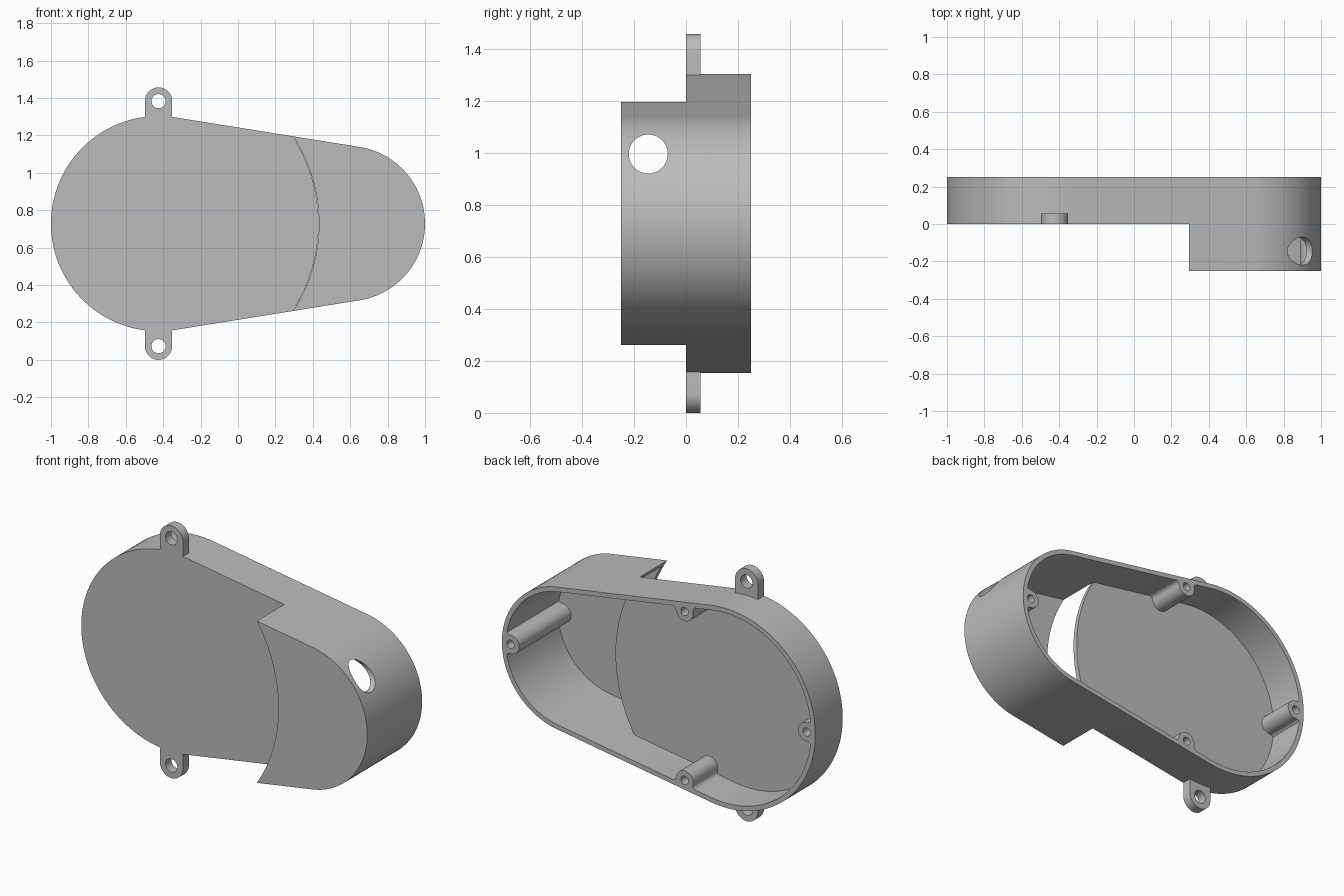
import bpy, bmesh
from math import sin, cos, acos, asin, pi, sqrt, radians

if "Cube" in bpy.data.objects:
    bpy.data.objects.remove(bpy.data.objects["Cube"])

# Main dimensions
ZC = 0.728                      # height of the centre line
BIG_X, BIG_R = -0.425, 0.575
END_X, END_R = 0.585, 0.415
STEP_R = 0.858                  # edge of the raised part, about the big centre
WALL = 0.027
FRONT, BACK = -0.25, 0.25
TANGENT = acos((BIG_R - END_R) / (END_X - BIG_X))

grey = bpy.data.materials.new("plain grey")
grey.use_nodes = True
colour = (0.5, 0.5, 0.5, 1)
grey.diffuse_color = colour
grey.node_tree.nodes["Principled BSDF"].inputs["Base Color"].default_value = colour


def arc(x, z, r, a0, a1, n=32):
    return [(x + r * cos(a0 + (a1 - a0) * i / n), z + r * sin(a0 + (a1 - a0) * i / n))
            for i in range(n + 1)]


def circle(x, z, r, n=48):
    return arc(x, z, r, 0, 2 * pi, n)[:-1]


def outline(inset):
    """Two circles joined by tangent lines."""
    return (arc(END_X, ZC, END_R - inset, -TANGENT, TANGENT, 48)
            + arc(BIG_X, ZC, BIG_R - inset, TANGENT, 2 * pi - TANGENT, 72))


def prism(name, points, y0, y1):
    """Extrude an (x, z) profile along y."""
    bm = bmesh.new()
    face = bm.faces.new([bm.verts.new((x, y0, z)) for x, z in points])
    new = bmesh.ops.extrude_face_region(bm, geom=[face])["geom"]
    bmesh.ops.translate(bm, vec=(0, y1 - y0, 0),
                        verts=[v for v in new if isinstance(v, bmesh.types.BMVert)])
    bmesh.ops.recalc_face_normals(bm, faces=bm.faces)
    mesh = bpy.data.meshes.new(name)
    bm.to_mesh(mesh)
    bm.free()
    mesh.materials.append(grey)
    obj = bpy.data.objects.new(name, mesh)
    bpy.context.collection.objects.link(obj)
    return obj


def combine(target, tool, operation):
    mod = target.modifiers.new("combine", "BOOLEAN")
    mod.operation = operation
    mod.solver = "EXACT"
    mod.object = tool
    with bpy.context.temp_override(object=target, active_object=target):
        bpy.ops.object.modifier_apply(modifier=mod.name)
    bpy.data.objects.remove(tool)


# Housing: solid outline, stepped at the front, then hollowed from the back
housing = prism("housing", outline(0), FRONT, BACK)
combine(housing, prism("step_cutter", circle(BIG_X, ZC, STEP_R, 160), FRONT - 0.1, 0),
        "DIFFERENCE")
combine(housing, prism("cavity_cutter", outline(WALL), WALL, BACK + 0.1), "DIFFERENCE")

# Deep pocket behind the raised front, open along the curved step
edge_r = STEP_R - 0.002
theta = TANGENT - acos((BIG_R - WALL) / edge_r)
pocket = (arc(END_X, ZC, END_R - WALL, -TANGENT, TANGENT, 48)
          + arc(BIG_X, ZC, edge_r, theta, -theta, 48))
combine(housing, prism("pocket_cutter", pocket, FRONT + WALL, 0.15), "DIFFERENCE")

# Cable hole through the end wall
cable = prism("cable_cutter", circle(0, 0, 0.075), 0, 0.6)
cable.rotation_euler = (0, 0, -pi / 2)
cable.location = (0.62, -0.145, 0.995)
bpy.context.view_layer.update()
combine(housing, cable, "DIFFERENCE")

# Screw bosses, blended into the wall with small fillets
BOSS_R, FILLET, GAP = 0.055, 0.025, 0.028


def boss_profile(x, z, inward):
    side = sqrt((BOSS_R + FILLET) ** 2 - (FILLET - GAP) ** 2)
    rise = FILLET - GAP
    tilt = asin(rise / (BOSS_R + FILLET))
    right = arc(side, rise, FILLET, -pi / 2, -pi + tilt, 8)
    if tilt < 0:
        right = arc(side, rise, FILLET, -pi / 2, -pi + tilt, 8)
    top = arc(0, 0, BOSS_R, tilt, pi - tilt, 28)
    left = [(-u, v) for u, v in reversed(right)]
    base = -GAP - 0.006
    local = [(side, base)] + right[:-1] + top + left[1:] + [(-side, base)]
    c, s = cos(inward), sin(inward)
    return [(x + u * s + v * c, z - u * c + v * s) for u, v in local]


slope = pi / 2 - TANGENT
bosses = [(0.945, ZC, pi, FRONT),
          (-0.945, ZC, 0, 0),
          (-0.166, ZC + 0.487, -pi / 2 - slope, 0),
          (-0.166, ZC - 0.487, pi / 2 + slope, 0)]
for x, z, inward, y0 in bosses:
    combine(housing, prism("boss", boss_profile(x, z, inward), y0 + WALL / 2, BACK), "UNION")
    combine(housing, prism("screw_cutter", circle(x, z, 0.024, 24), 0.05, BACK + 0.1),
            "DIFFERENCE")

# Mounting lugs above and below
LUG_R, LUG_Z = 0.073, 0.655
for sign in (1, -1):
    shape = [(-LUG_R, 0.56)] + arc(0, LUG_Z, LUG_R, pi, 0) + [(LUG_R, 0.56)]
    points = [(BIG_X + u, ZC + sign * v) for u, v in shape]
    combine(housing, prism("lug", points, 0, 0.055), "UNION")
    combine(housing, prism("lug_cutter", circle(BIG_X, ZC + sign * LUG_Z, 0.038, 32), -0.1, 0.2),
            "DIFFERENCE")

# Smooth curved walls, crisp edges
bpy.ops.object.select_all(action="DESELECT")
housing.select_set(True)
bpy.context.view_layer.objects.active = housing
bpy.ops.object.shade_smooth_by_angle(angle=radians(30))
